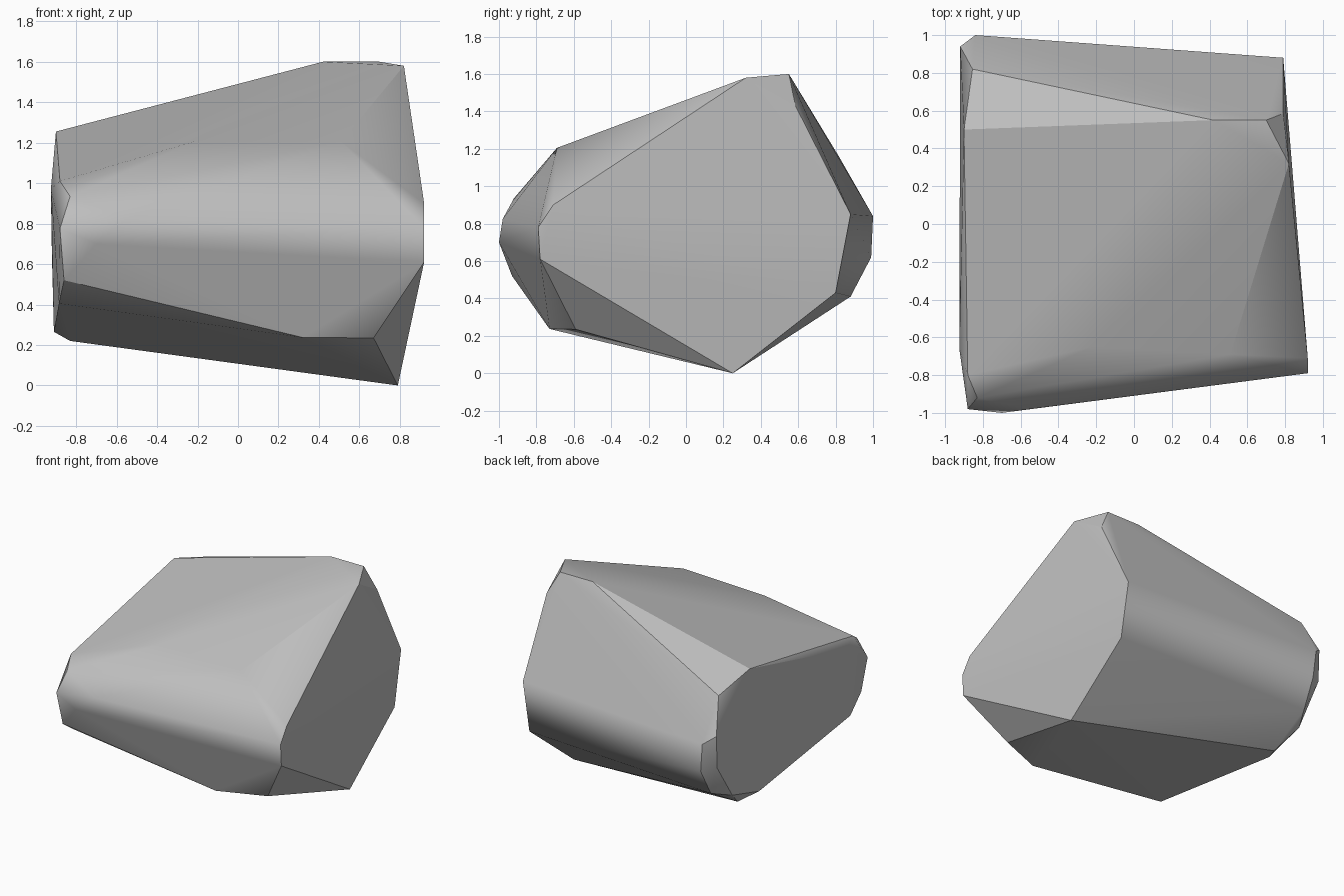
import bpy, bmesh, math

if "Cube" in bpy.data.objects:
    bpy.data.objects.remove(bpy.data.objects["Cube"])

# Corner points of the boulder, grouped by region
right_end = [(.82, .32, 1.58), (.70, .55, 1.60), (.42, .55, 1.60), (.79, .585, 1.43),
             (.79, .88, .85), (.79, .80, .43), (.79, .25, 0),
             (.92, -.78, .61), (.92, -.79, .78), (.92, -.71, .90)]
front_side = [(.67, -.59, .235), (.32, -.73, .237), (.51, -.69, 1.205), (-.22, -.65, 1.205),
              (-.55, -.98, .825), (-.70, -1.0, .70)]
left_end = [(-.88, -.80, 1.01), (-.83, -.92, .935), (-.88, -.98, .775), (-.86, -.93, .52),
            (-.885, -.76, .405), (-.925, -.66, .97), (-.90, .50, 1.255), (-.855, .82, 1.155),
            (-.92, .94, .90), (-.92, .93, .65), (-.91, .73, .36), (-.91, .40, .265)]
back_side = [(-.84, 1.0, .84), (-.82, .99, .62), (-.83, .88, .41), (-.83, .55, .22)]

# Wrap the corners in a faceted convex shell
bm = bmesh.new()
for p in right_end + front_side + left_end + back_side:
    bm.verts.new(p)
bmesh.ops.convex_hull(bm, input=bm.verts[:])
loose = [v for v in bm.verts if not v.link_faces]
bmesh.ops.delete(bm, geom=loose, context='VERTS')
bmesh.ops.recalc_face_normals(bm, faces=bm.faces[:])

mesh = bpy.data.meshes.new("boulder")
bm.to_mesh(mesh)
bm.free()
boulder = bpy.data.objects.new("boulder", mesh)
bpy.context.collection.objects.link(boulder)

# Plain stone colour
stone = bpy.data.materials.new("stone grey")
stone.diffuse_color = (.52, .52, .52, 1)
stone.use_nodes = True
stone.node_tree.nodes["Principled BSDF"].inputs["Base Color"].default_value = stone.diffuse_color
mesh.materials.append(stone)

# Soft shading across shallow creases, crisp on the steep ones
bpy.context.view_layer.objects.active = boulder
boulder.select_set(True)
bpy.ops.object.shade_smooth_by_angle(angle=math.radians(27))

# Let the broad facets dominate the shading so they read as flat
weighted = boulder.modifiers.new("flat_facets", 'WEIGHTED_NORMAL')
weighted.keep_sharp = True
weighted.weight = 90
